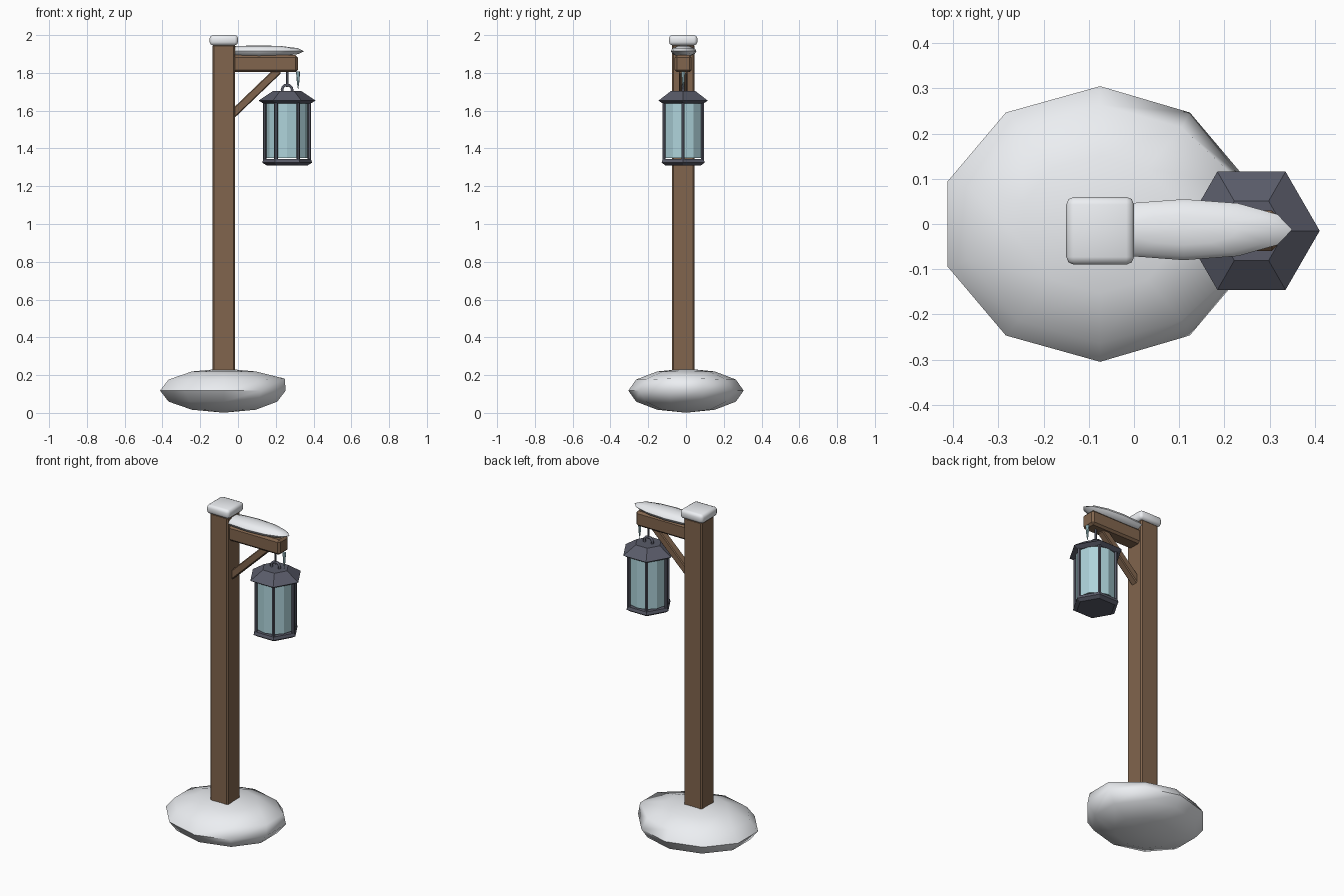
import bpy, bmesh
from math import sin, cos, pi, radians, atan2, hypot
from mathutils import Matrix, Vector

if "Cube" in bpy.data.objects:
    bpy.data.objects.remove(bpy.data.objects["Cube"])

YC = -0.015          # shared centre line of post, arm and lantern
LX = 0.26            # lantern axis


def mat(name, r, g, b):
    m = bpy.data.materials.new(name)
    m.diffuse_color = (r, g, b, 1)
    m.use_nodes = True
    m.node_tree.nodes["Principled BSDF"].inputs["Base Color"].default_value = m.diffuse_color
    return m


WOOD = mat("wood", 0.22, 0.13, 0.075)
SNOW = mat("snow", 0.84, 0.86, 0.89)
METAL = mat("metal", 0.10, 0.105, 0.14)
GLASS = mat("glass", 0.42, 0.65, 0.70)


def finish(name, bm, material, smooth=None):
    bmesh.ops.recalc_face_normals(bm, faces=bm.faces)
    me = bpy.data.meshes.new(name)
    bm.to_mesh(me)
    bm.free()
    me.materials.append(material)
    ob = bpy.data.objects.new(name, me)
    bpy.context.collection.objects.link(ob)
    if smooth:
        bpy.ops.object.select_all(action='DESELECT')
        ob.select_set(True)
        bpy.context.view_layer.objects.active = ob
        bpy.ops.object.shade_smooth_by_angle(angle=radians(smooth))
    return ob


def box(name, centre, size, material, bevel=0.0, segs=1, tilt=0.0, smooth=None):
    bm = bmesh.new()
    m = Matrix.Translation(centre) @ Matrix.Rotation(tilt, 4, 'Y') @ Matrix.Diagonal((*size, 1))
    bmesh.ops.create_cube(bm, size=1, matrix=m)
    if bevel:
        bmesh.ops.bevel(bm, geom=bm.edges[:], offset=bevel, segments=segs,
                        profile=0.5, affect='EDGES')
    return finish(name, bm, material, smooth)


def lathe(name, centre, profile, sides, material, start=0.0, sx=1, sy=1, smooth=None, tweak=None):
    """Stack of n-sided rings (r, z); radius 0 closes to a point, other ends are capped."""
    bm = bmesh.new()
    rings = []
    for r, z in profile:
        n = 1 if r == 0 else sides
        ring = []
        for i in range(n):
            a = start + 2 * pi * i / sides
            p = Vector((r * sx * cos(a), r * sy * sin(a), z))
            if tweak:
                p = tweak(p)
            ring.append(bm.verts.new(p + Vector(centre)))
        rings.append(ring)
    for a, b in zip(rings, rings[1:]):
        for i in range(sides):
            j = (i + 1) % sides
            f = [a[i % len(a)], a[j % len(a)], b[j % len(b)], b[i % len(b)]]
            bm.faces.new(list(dict.fromkeys(f)))
    for ring in (rings[0], rings[-1]):
        if len(ring) > 2:
            bm.faces.new(ring)
    return finish(name, bm, material, smooth)


def ball(rz):
    """Six-ring sphere profile of unit radius and height rz."""
    return [(0 if abs(k) == 3 else cos(k * pi / 6), rz * sin(k * pi / 6)) for k in range(-3, 4)]


# Wooden post, arm and diagonal brace
box("post", (-0.075, YC, 0.985), (0.12, 0.12, 1.93), WOOD, 0.008)
box("arm", (0.134, YC, 1.849), (0.366, 0.09, 0.09), WOOD, 0.012)
p0, p1 = (-0.035, 1.575), (0.215, 1.815)
dx, dz = p1[0] - p0[0], p1[1] - p0[1]
box("brace", ((p0[0] + p1[0]) / 2, YC, (p0[1] + p1[1]) / 2), (hypot(dx, dz), 0.045, 0.042),
    WOOD, 0.005, tilt=-atan2(dz, dx))


# Snow mound, lopsided towards +x
def lopsided(p):
    if p.x > 0.2 and p.z > 0.03:
        p.x += 0.03
        p.z += 0.005
    elif p.x > 0.2:
        p.x -= 0.01
    return p


lathe("snow_mound", (-0.075, 0, 0.118), ball(0.117), 10, SNOW, pi / 2, 0.355, 0.305, 60, lopsided)

# Snow on the arm and on the post top
lathe("arm_snow", (0.11, -0.0125, 1.915), ball(0.031), 12, SNOW, 0, 0.24, 0.0675, 60)
box("post_snow", (-0.075, YC, 1.973), (0.15, 0.15, 0.054), SNOW, 0.017, 2, smooth=50)

# Lantern: hexagonal roof and base, glass body, corner bars
C = (LX, YC, 0)
lathe("lantern_roof", C, [(0.125, 1.638), (0.151, 1.653), (0.076, 1.703)], 6, METAL)
lathe("lantern_base", C, [(0.11, 1.311), (0.132, 1.325), (0.126, 1.343)], 6, METAL)
lathe("lantern_glass", C, [(0.108, 1.35), (0.108, 1.645)], 12, GLASS)
for i in range(6):
    a = i * pi / 3
    lathe(f"lantern_bar_{i + 1}", (LX + 0.118 * cos(a), YC + 0.118 * sin(a), 0),
          [(0.0095, 1.335), (0.0095, 1.645)], 6, METAL)

# Carrying ring on the roof
cu = bpy.data.curves.new("lantern_ring", 'CURVE')
cu.dimensions = '3D'
cu.bevel_depth = 0.008
cu.bevel_resolution = 1
sp = cu.splines.new('POLY')
sp.points.add(11)
sp.use_cyclic_u = True
for i, pt in enumerate(sp.points):
    a = i * pi / 6
    pt.co = (LX + 0.027 * cos(a), YC, 1.71 + 0.027 * sin(a), 1)
cu.materials.append(METAL)
bpy.context.collection.objects.link(bpy.data.objects.new("lantern_ring", cu))

# Hanging rod and icicle at the arm's tip
lathe("hanging_rod", C, [(0.007, 1.725), (0.007, 1.82)], 6, METAL)
lathe("icicle", (0.318, YC, 0), [(0, 1.71), (0.006, 1.745), (0.011, 1.808)], 6, GLASS)
